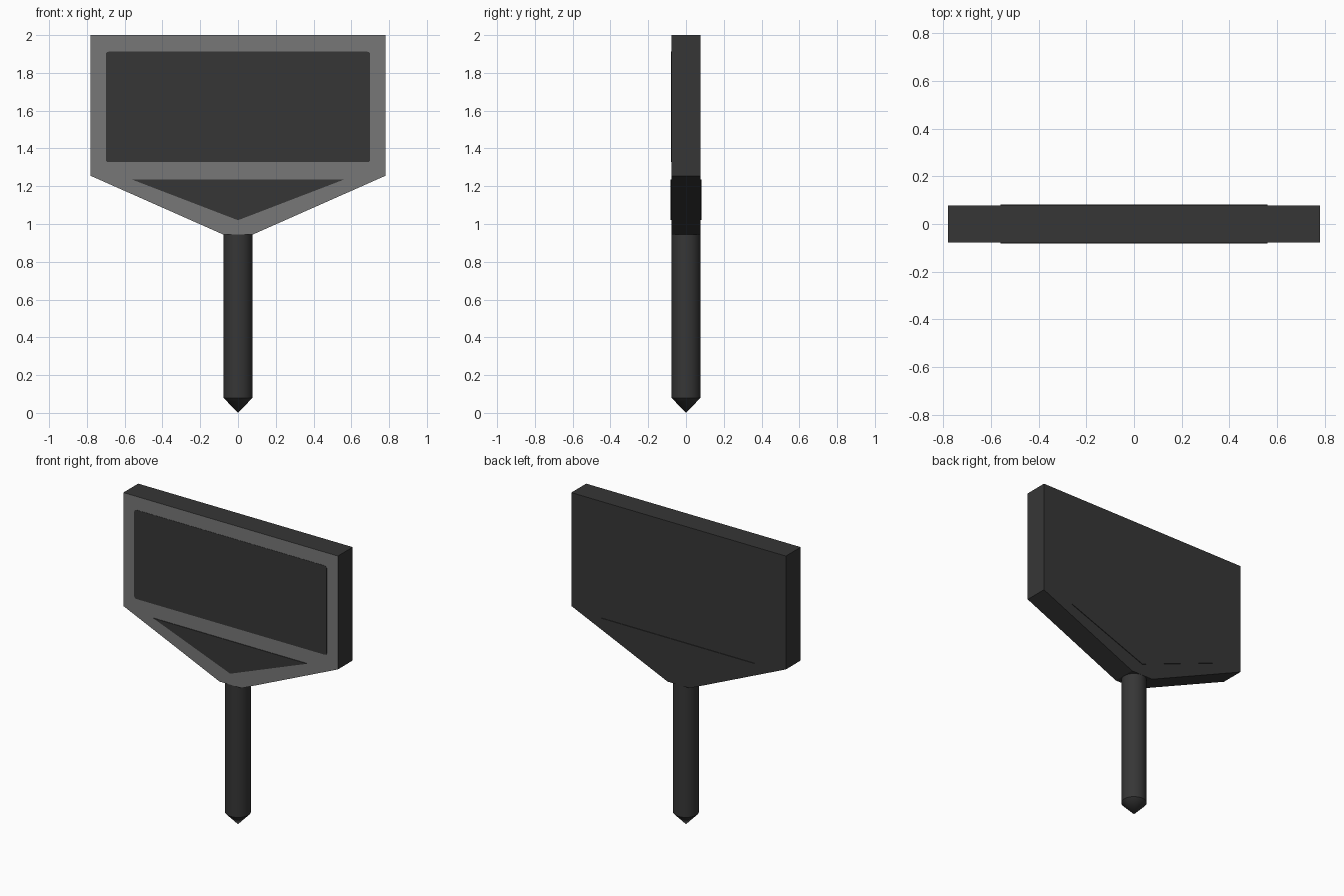
import bpy, bmesh, math

if "Cube" in bpy.data.objects:
    bpy.data.objects.remove(bpy.data.objects["Cube"])


def material(name, v):
    m = bpy.data.materials.new(name)
    m.diffuse_color = (v, v, v, 1)
    m.use_nodes = True
    m.node_tree.nodes["Principled BSDF"].inputs["Base Color"].default_value = m.diffuse_color
    return m


dark = material("charcoal", 0.037)
grey = material("mid grey", 0.185)


def finish(name, bm, mats):
    bmesh.ops.recalc_face_normals(bm, faces=bm.faces)
    me = bpy.data.meshes.new(name)
    bm.to_mesh(me)
    bm.free()
    for m in mats:
        me.materials.append(m)
    ob = bpy.data.objects.new(name, me)
    bpy.context.collection.objects.link(ob)
    return ob


def prism(name, outline, y0, y1, mats):
    """Extrude an x/z outline from y0 to y1; the front face takes the last material."""
    bm = bmesh.new()
    face = bm.faces.new([bm.verts.new((x, y0, z)) for x, z in outline])
    ext = bmesh.ops.extrude_face_region(bm, geom=[face], use_keep_orig=True)
    verts = [g for g in ext["geom"] if isinstance(g, bmesh.types.BMVert)]
    bmesh.ops.translate(bm, verts=verts, vec=(0, y1 - y0, 0))
    bmesh.ops.recalc_face_normals(bm, faces=bm.faces)
    for f in bm.faces:
        f.material_index = len(mats) - 1 if f.normal.y < -0.9 else 0
    return finish(name, bm, mats)


# Sign board: grey front, dark back and edges
prism("sign_board",
      [(-0.78, 2), (0.78, 2), (0.78, 1.255), (0.08, 0.945), (-0.08, 0.945), (-0.78, 1.255)],
      -0.077, 0.077, [dark, grey])

# Dark display panel with tiny rounded corners
r, panel = 0.015, []
for cx, cz, start in ((0.685, 1.897, 0), (-0.685, 1.897, 90), (-0.685, 1.342, 180), (0.685, 1.342, 270)):
    for i in range(4):
        a = math.radians(start + 30 * i)
        panel.append((cx + r * math.cos(a), cz + r * math.sin(a)))
prism("display_panel", panel, -0.0785, -0.076, [dark])

# Triangular inlay standing slightly proud of both sides
prism("triangle_inlay", [(-0.56, 1.235), (0.56, 1.235), (0, 1.02)], -0.081, 0.081, [dark])

# Round post with a pointed tip
bm = bmesh.new()
n, radius = 32, 0.077
bmesh.ops.create_circle(bm, cap_ends=True, segments=n, radius=radius)
bmesh.ops.translate(bm, verts=bm.verts, vec=(0, 0, 0.95))
ring = list(bm.edges)
ext = bmesh.ops.extrude_edge_only(bm, edges=ring)
low = [g for g in ext["geom"] if isinstance(g, bmesh.types.BMVert)]
low_edges = [g for g in ext["geom"] if isinstance(g, bmesh.types.BMEdge)
             and all(v in low for v in g.verts)]
bmesh.ops.translate(bm, verts=low, vec=(0, 0, -0.87))
tip = bm.verts.new((0, 0, 0))
for e in low_edges:
    bm.faces.new([e.verts[0], e.verts[1], tip])
post = finish("post", bm, [dark])
bpy.context.view_layer.objects.active = post
post.select_set(True)
bpy.ops.object.shade_smooth_by_angle(angle=math.radians(30))
